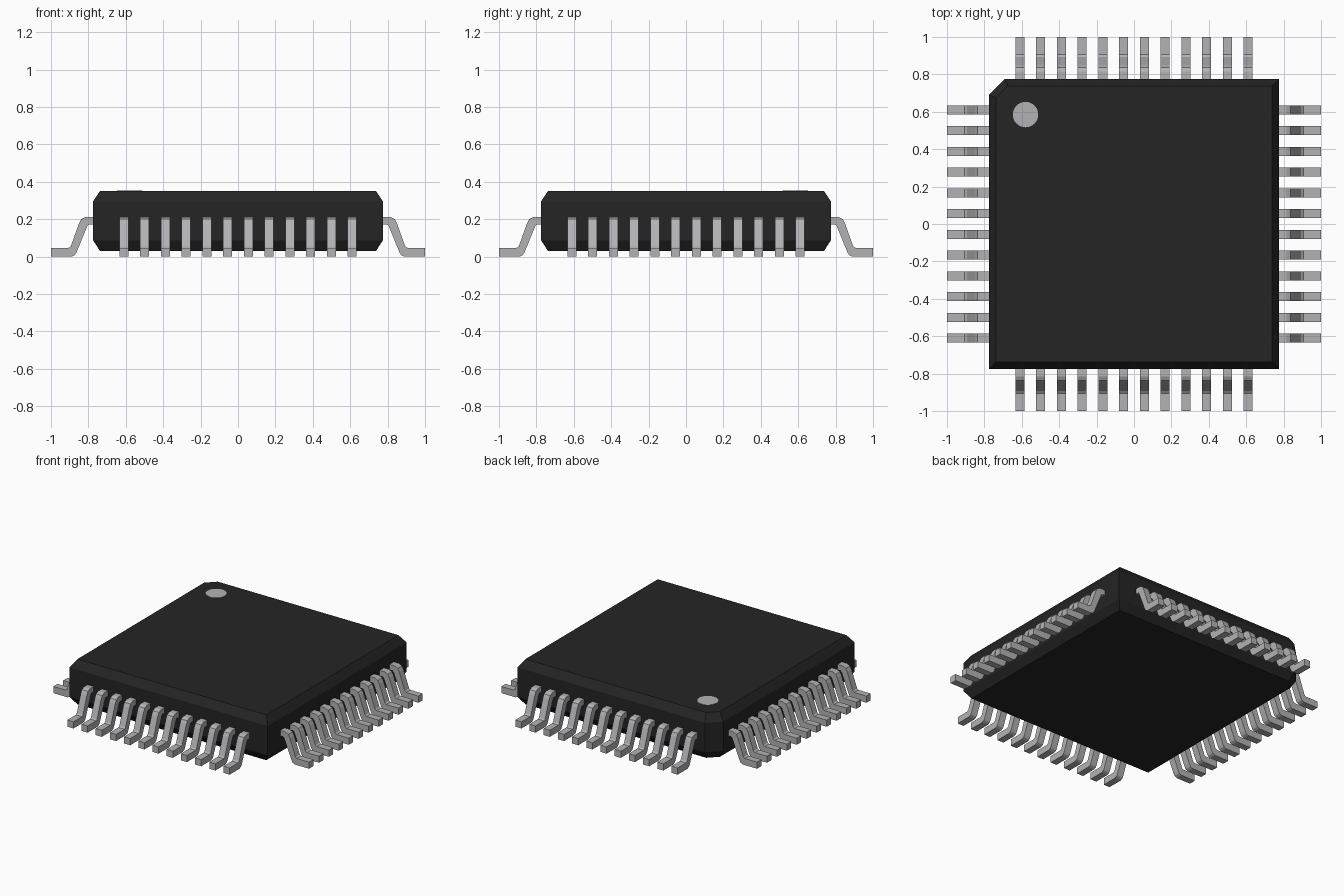
import bpy, bmesh, math
from mathutils import Matrix, Vector

if "Cube" in bpy.data.objects:
    bpy.data.objects.remove(bpy.data.objects["Cube"])


def material(name, colour):
    m = bpy.data.materials.new(name)
    m.diffuse_color = (*colour, 1.0)
    m.use_nodes = True
    m.node_tree.nodes["Principled BSDF"].inputs["Base Color"].default_value = m.diffuse_color
    return m


black = material("black_plastic", (0.018, 0.018, 0.018))
metal = material("silver_metal", (0.45, 0.45, 0.465))


def finish(name, bm, mat):
    bmesh.ops.recalc_face_normals(bm, faces=bm.faces)
    mesh = bpy.data.meshes.new(name)
    bm.to_mesh(mesh)
    bm.free()
    mesh.materials.append(mat)
    obj = bpy.data.objects.new(name, mesh)
    bpy.context.collection.objects.link(obj)
    return obj


# Package body: stacked square rings, one corner cut, bevelled rims
def ring(half, cut):
    return [(-half, -half), (half, -half), (half, half),
            (-half + cut, half), (-half, half - cut)]


bm = bmesh.new()
levels = [(0.738, 0.063, 0.03), (0.775, 0.085, 0.087),
          (0.775, 0.085, 0.295), (0.738, 0.063, 0.35)]
rings = [[bm.verts.new((x, y, z)) for x, y in ring(h, c)] for h, c, z in levels]
for low, high in zip(rings, rings[1:]):
    for i in range(5):
        j = (i + 1) % 5
        bm.faces.new((low[i], low[j], high[j], high[i]))
bm.faces.new(rings[0][::-1])
bm.faces.new(rings[-1])
finish("package_body", bm, black)

# Pin one marker: thin disc on the top
bm = bmesh.new()
bmesh.ops.create_cone(bm, cap_ends=True, segments=32, radius1=0.068, radius2=0.068,
                      depth=0.006, matrix=Matrix.Translation((-0.58, 0.585, 0.349)))
finish("pin_one_marker", bm, metal)

# Gull-wing lead profile (distance outward, height)
profile = [(0.76, 0.172), (0.795, 0.172), (0.805, 0.165), (0.862, 0.025),
           (0.871, 0.009), (0.886, 0.002), (1.0, 0.0), (1.0, 0.047),
           (0.905, 0.047), (0.894, 0.055), (0.850, 0.178), (0.838, 0.2),
           (0.815, 0.211), (0.76, 0.211)]
profile[5] = (0.888, 0.0)
COUNT, PITCH, WIDTH = 12, 0.111, 0.048


def add_lead(bm, offset, turn):
    verts = [bm.verts.new(turn @ Vector((x, offset - WIDTH / 2, z))) for x, z in profile]
    face = bm.faces.new(verts)
    out = bmesh.ops.extrude_face_region(bm, geom=[face])["geom"]
    bmesh.ops.translate(bm, vec=turn @ Vector((0, WIDTH, 0)),
                        verts=[g for g in out if isinstance(g, bmesh.types.BMVert)])


# One row of leads per side
for k, side in enumerate(("right", "back", "left", "front")):
    turn = Matrix.Rotation(k * math.pi / 2, 3, 'Z')
    bm = bmesh.new()
    for i in range(COUNT):
        add_lead(bm, (i - (COUNT - 1) / 2) * PITCH, turn)
    finish(side + "_leads", bm, metal)
